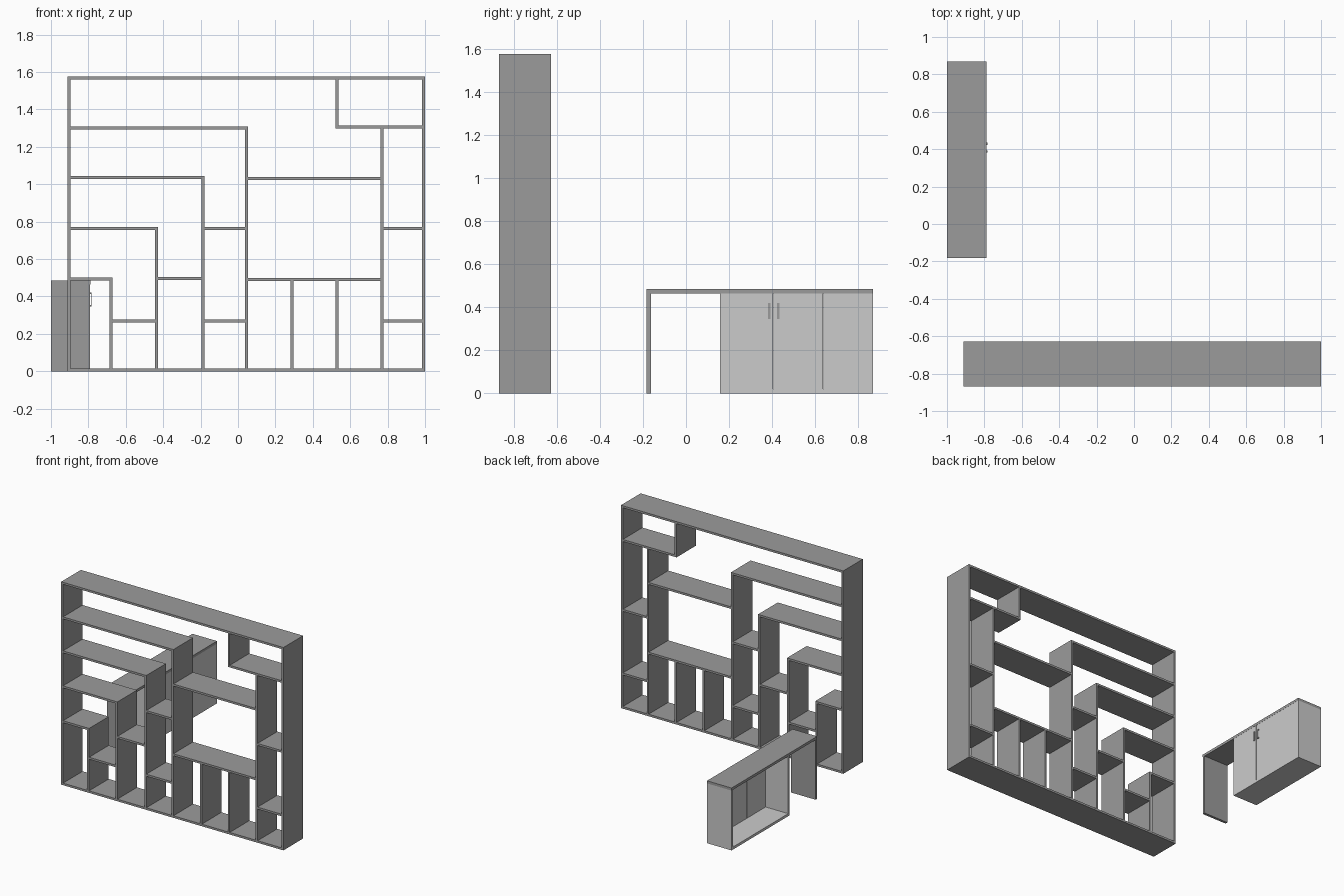
import bpy

if "Cube" in bpy.data.objects:
    bpy.data.objects.remove(bpy.data.objects["Cube"])

T = 0.016  # board thickness


def material(name, v):
    m = bpy.data.materials.new(name)
    m.diffuse_color = (v, v, v, 1)
    m.use_nodes = True
    m.node_tree.nodes["Principled BSDF"].inputs["Base Color"].default_value = m.diffuse_color
    return m


DARK = material("dark_grey", 0.33)
LIGHT = material("light_grey", 0.62)


def box(name, x0, x1, y0, y1, z0, z1, mat=DARK):
    bpy.ops.mesh.primitive_cube_add(size=1, location=((x0 + x1) / 2, (y0 + y1) / 2, (z0 + z1) / 2))
    o = bpy.context.object
    o.name = o.data.name = name
    o.scale = (x1 - x0, y1 - y0, z1 - z0)
    bpy.ops.object.transform_apply(location=False, rotation=False, scale=True)
    o.data.materials.append(mat)
    return o


# --- Open bookcase ---
L, R, TOP = -0.912, 0.999, 1.577
Y0, Y1 = -0.869, -0.628
h = T / 2

# outer frame
box("bookcase_bottom", L, R, Y0, Y1, 0, T)
box("bookcase_top", L, R, Y0, Y1, TOP - T, TOP)
box("bookcase_left_side", L, L + T, Y0, Y1, T, TOP - T)
box("bookcase_right_side", R - T, R, Y0, Y1, T, TOP - T)

# uprights: centre x, bottom, top
V1, V2, V3, V4, V5, V6, V7 = -0.680, -0.437, -0.188, 0.045, 0.289, 0.529, 0.769
uprights = [(V1, T, 0.485), (V2, T, 0.756), (V3, T, 1.028), (V4, T, 1.292),
            (V5, T, 0.482), (V6, T, 0.482), (V7, T, 1.299), (V6, 1.315, TOP - T)]
for i, (x, z0, z1) in enumerate(uprights):
    box(f"bookcase_upright_{i + 1}", x - h, x + h, Y0, Y1, z0, z1)

# shelves: left end, right end, centre z
LI, RI = L + T, R - T
shelves = [(LI, V4 + h, 1.300), (LI, V3 + h, 1.036), (LI, V2 + h, 0.764), (LI, V1 + h, 0.493),
           (V1 + h, V2 - h, 0.269), (V2 + h, V3 - h, 0.496), (V3 + h, V4 - h, 0.764),
           (V3 + h, V4 - h, 0.269), (V4 + h, V7 - h, 1.032), (V4 + h, V7 - h, 0.490),
           (V6 - h, RI, 1.307), (V7 + h, RI, 0.764), (V7 + h, RI, 0.269)]
for i, (x0, x1, z) in enumerate(shelves):
    box(f"bookcase_shelf_{i + 1}", x0, x1, Y0, Y1, z - h, z + h)

# --- Desk with low cabinet, open towards -x ---
CX0, CX1 = -1.0, -0.790
D0, D1 = -0.183, 0.869
C0 = 0.157
DT, DU = 0.485, 0.465
box("desk_top", CX0, CX1 + 0.001, D0, D1, DU, DT)
box("desk_leg_panel", CX0, CX1, D0, D0 + 0.02, 0, DU)

F = CX1 - T  # back of the door layer
box("cabinet_bottom", CX0, CX1, C0, D1, 0, 0.02, LIGHT)
box("cabinet_inner_side", CX0, F, C0, C0 + T, 0.02, DU, LIGHT)
box("cabinet_outer_side", CX0, F, D1 - T, D1, 0.02, DU, LIGHT)

# three front panels with thin gaps
edges = [C0, 0.405, 0.638, D1]
for i in range(3):
    a = edges[i] + (0.001 if i else 0)
    b = edges[i + 1] - (0.001 if i < 2 else 0)
    box(f"cabinet_door_{i + 1}", F, CX1, a, b, 0.02, DU, LIGHT)

# pair of bar handles on short posts
for i, y in enumerate((0.387, 0.429)):
    box(f"handle_bar_{i + 1}", CX1 + 0.003, CX1 + 0.006, y - 0.006, y + 0.006, 0.347, 0.420)
    for j, z in enumerate((0.347, 0.412)):
        box(f"handle_post_{i + 1}_{j + 1}", CX1, CX1 + 0.003, y - 0.006, y + 0.006, z, z + 0.008)
